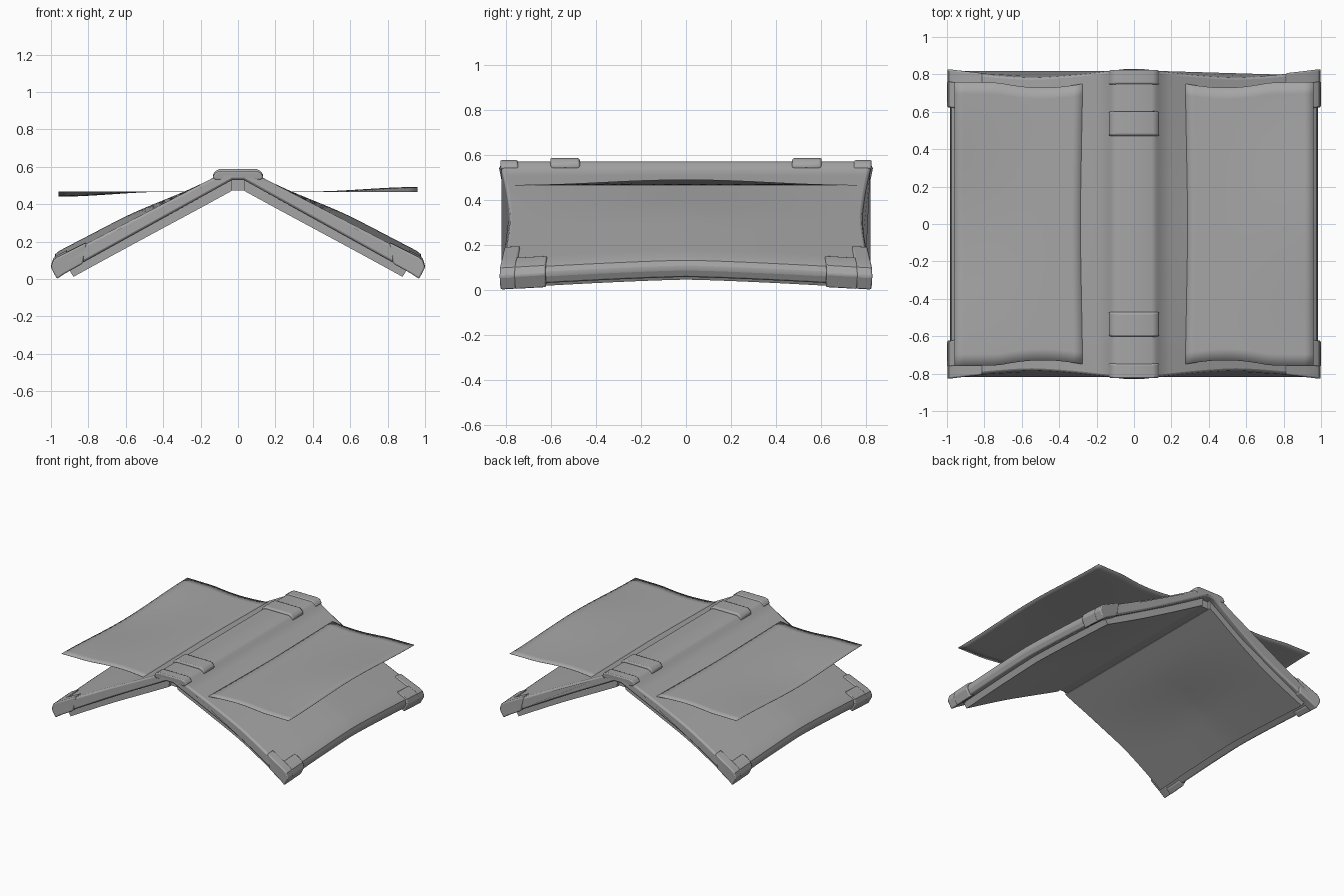
import bpy, bmesh, math

if "Cube" in bpy.data.objects:
    bpy.data.objects.remove(bpy.data.objects["Cube"])

grey = bpy.data.materials.new("plain grey")
grey.diffuse_color = (0.38, 0.38, 0.38, 1)
grey.use_nodes = True
grey.node_tree.nodes["Principled BSDF"].inputs["Base Color"].default_value = grey.diffuse_color


def smooth(t):
    t = max(0.0, min(1.0, t))
    return t * t * (3 - 2 * t)


def warp(x, z, v):
    """Pinch the cover in y, and arch it up halfway along its length."""
    a = abs(x)
    half = 0.783 + 0.039 * min(1.1, abs(a - 0.55) / 0.45) ** 1.5
    bulge = 0.038 * smooth((a - 0.15) / 0.5) * max(0, 1 - abs(v) ** 1.3)
    return (x, v * half, z + bulge)


def finish(name, bm, bevel=0.0):
    bmesh.ops.recalc_face_normals(bm, faces=bm.faces[:])
    me = bpy.data.meshes.new(name)
    bm.to_mesh(me)
    bm.free()
    me.materials.append(grey)
    ob = bpy.data.objects.new(name, me)
    bpy.context.collection.objects.link(ob)
    bpy.context.view_layer.objects.active = ob
    ob.select_set(True)
    bpy.ops.object.shade_smooth_by_angle(angle=math.radians(35))
    ob.select_set(False)
    if bevel:
        m = ob.modifiers.new("soft edges", 'BEVEL')
        m.width, m.segments = bevel, 2
        m.limit_method, m.angle_limit = 'ANGLE', math.radians(40)
    return ob


def loft(name, section, stations, bevel=0.0):
    """Sweep a closed xz section along the book's length."""
    bm = bmesh.new()
    rings = [[bm.verts.new(warp(x, z, v)) for x, z in section] for v in stations]
    n = len(section)
    for a, b in zip(rings, rings[1:]):
        for i in range(n):
            j = (i + 1) % n
            bm.faces.new((a[i], a[j], b[j], b[i]))
    bm.faces.new(rings[0])
    bm.faces.new(rings[-1])
    return finish(name, bm, bevel)


def line(p, q, n):
    return [(p[0] + (q[0] - p[0]) * i / n, p[1] + (q[1] - p[1]) * i / n)
            for i in range(n + 1)]


def span(a, b, n):
    return [a + (b - a) * i / n for i in range(n + 1)]


def mirror(points):
    return [(-x, z) for x, z in points]


# Folded cover with its flat spine
outer = [(0.095, 0.572), (0.12, 0.562)] + line((0.135, 0.54), (0.955, 0.113), 14)
tip = [(0.977, 0.095), (0.985, 0.06), (0.96, 0.016)]
inner = line((0.92, 0.038), (0.03, 0.53), 14)
half = outer + tip + inner
loft("cover", half + mirror(half)[::-1], span(-1, 1, 28), 0.012)

# Raised bands across the spine
band = [(0.1, 0.587), (0.12, 0.578), (0.137, 0.555), (0.13, 0.535)]
for name, a, b in (("front_spine_band", -0.735, -0.575), ("back_spine_band", 0.575, 0.735)):
    loft(name, band + mirror(band)[::-1], span(a, b, 2), 0.01)

# Spine end caps
cap_end = [(0.1, 0.578), (0.122, 0.567), (0.137, 0.543), (0.12, 0.53)]
for name, a, b in (("front_spine_end", -1.005, -0.91), ("back_spine_end", 0.91, 1.005)):
    loft(name, cap_end + mirror(cap_end)[::-1], span(a, b, 2), 0.008)

# Corner guards
guard = (line((0.81, 0.195), (0.965, 0.117), 3)
         + [(0.988, 0.099), (1.0, 0.06), (0.968, 0.0)]
         + line((0.93, 0.026), (0.83, 0.082), 2))
for side, sec in (("right", guard), ("left", mirror(guard))):
    for end, s in (("front", -1), ("back", 1)):
        # long arm along the outer edge and short arm along the end
        edge = [p for p in sec if abs(p[0]) > 0.9]
        loft(f"{side}_{end}_corner_edge", edge, [s * v for v in span(0.76, 0.93, 4)], 0.006)
        loft(f"{side}_{end}_corner", sec, [s * v for v in span(0.92, 1.008, 3)], 0.008)

# Page blocks under each cover half
block = (line((0.035, 0.47), (0.88, 0.009), 14)
         + line((0.905, 0.05), (0.03, 0.54), 14))
for side, sec in (("right", block), ("left", mirror(block))):
    loft(f"{side}_page_block", sec, span(-0.945, 0.945, 28))

# Gutter lining between the blocks
loft("gutter", [(-0.036, 0.474), (0.036, 0.474), (0.036, 0.54), (-0.036, 0.54)],
     span(-0.92, 0.92, 4))

# Loose flat sheets standing out on both sides
for side, s, lift in (("right", 1, 0.024), ("left", -1, -0.026)):
    bm = bmesh.new()
    nx, ny = 14, 24
    grid = []
    for i in range(nx + 1):
        u = i / nx
        row = []
        for j in range(ny + 1):
            v = -1 + 2 * j / ny
            x = 0.272 + 0.688 * u + 0.012 * (1 - u) * math.cos(v * math.pi / 2)
            y = v * (0.75 - 0.025 * math.sin(math.pi * min(1, u * 1.5)) + 0.01 * u)
            arch = lift * smooth((u - 0.15) / 0.85) * math.cos(v * math.pi / 2) ** 2
            row.append(bm.verts.new((s * x, y, 0.467 + arch)))
        grid.append(row)
    for a, b in zip(grid, grid[1:]):
        for j in range(ny):
            quad = (a[j], b[j], b[j + 1], a[j + 1])
            bm.faces.new(quad if s > 0 else quad[::-1])
    sheet = finish(f"{side}_loose_sheet", bm)
    m = sheet.modifiers.new("paper thickness", 'SOLIDIFY')
    m.thickness, m.offset = 0.002, 0
